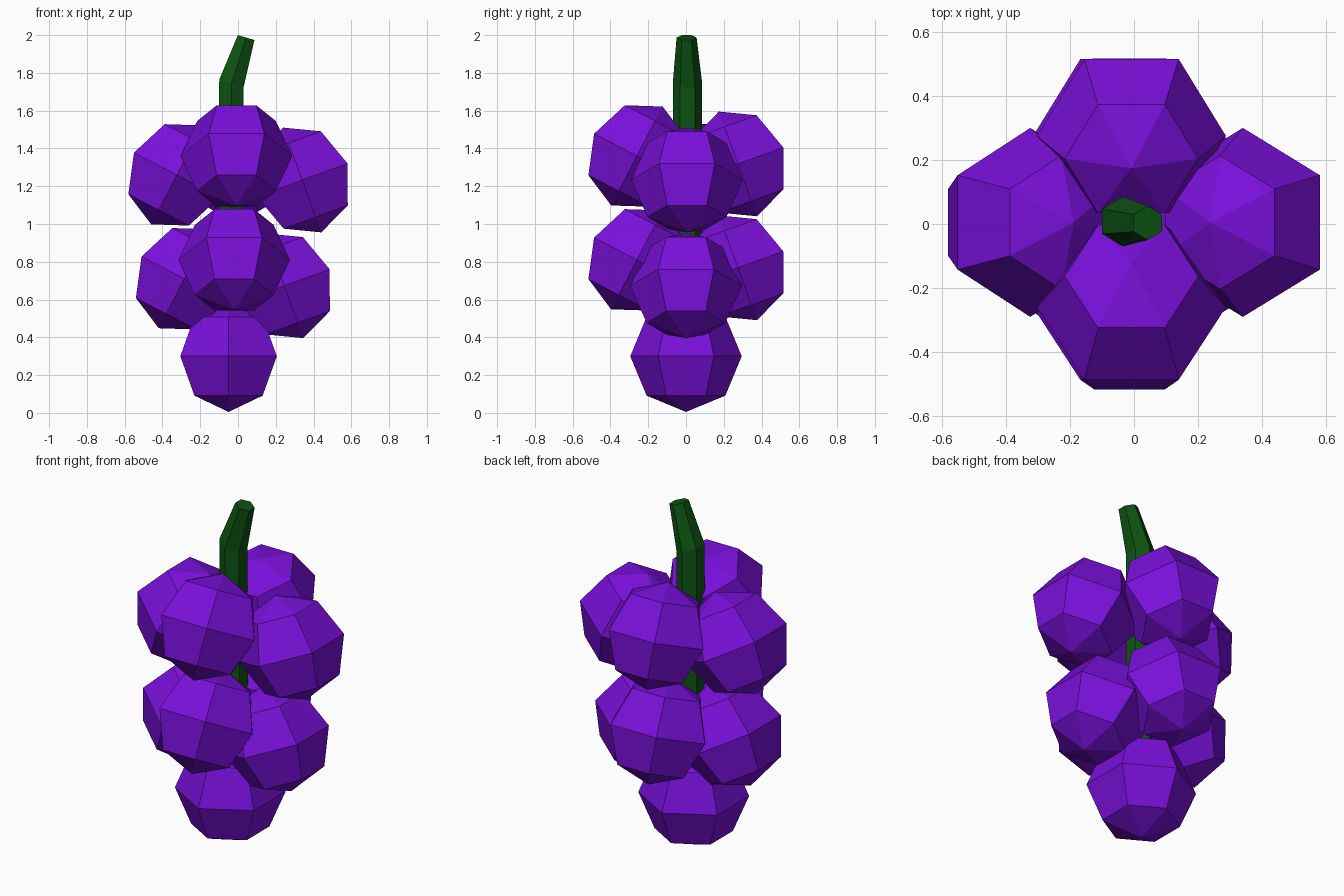
import bpy, bmesh, math
from mathutils import Matrix, Vector

if "Cube" in bpy.data.objects:
    bpy.data.objects.remove(bpy.data.objects["Cube"])

R = 0.295  # grape radius


def material(name, rgb):
    m = bpy.data.materials.new(name)
    m.diffuse_color = (*rgb, 1)
    m.use_nodes = True
    m.node_tree.nodes["Principled BSDF"].inputs["Base Color"].default_value = m.diffuse_color
    return m


purple = material("grape_purple", (0.19, 0.005, 0.70))
green = material("stem_green", (0.004, 0.085, 0.006))


def add_object(name, bm, mat):
    bmesh.ops.recalc_face_normals(bm, faces=bm.faces)
    me = bpy.data.meshes.new(name)
    bm.to_mesh(me)
    bm.free()
    me.materials.append(mat)
    ob = bpy.data.objects.new(name, me)
    bpy.context.collection.objects.link(ob)
    return ob


def grape(name, pos, azimuth=0, tilt=0):
    """Six-sided low-poly ball, top leaning in towards the stem."""
    bm = bmesh.new()
    bmesh.ops.create_uvsphere(bm, u_segments=6, v_segments=4, radius=R)
    ob = add_object(name, bm, purple)
    ob.matrix_world = (Matrix.Translation(pos)
                       @ Matrix.Rotation(math.radians(azimuth), 4, 'Z')
                       @ Matrix.Rotation(math.radians(-tilt), 4, 'Y'))


# Bottom grape
grape("bottom_grape", (-0.05, 0, 0.30))

# Two tiers of four grapes: side, azimuth, tilt, upper centre, lower centre
tiers = [
    ("right", 0, 20, (0.34, 0.005, 1.233), (0.245, 0.0, 0.673)),
    ("back", 90, 20, (-0.008, 0.275, 1.318), (-0.02, 0.275, 0.768)),
    ("left", 180, 27.5, (-0.324, 0.005, 1.26), (-0.284, 0.0, 0.71)),
    ("front", 270, 27.5, (-0.008, -0.26, 1.36), (-0.02, -0.26, 0.81)),
]
for side, az, tilt, upper, lower in tiers:
    grape("upper_grape_" + side, upper, az, tilt)
    grape("lower_grape_" + side, lower, az, tilt)

# Stem: hexagonal rings (centre, radius, lean towards +x), bent near the top
rings = [((-0.035, 0.008, 0.45), 0.078, 0),
         ((-0.035, 0.008, 1.743), 0.078, 18),
         ((0.043, 0.003, 1.987), 0.053, 16)]
bm = bmesh.new()
loops = []
for c, r, lean in rings:
    rot = Matrix.Rotation(math.radians(lean), 3, 'Y')
    loops.append([bm.verts.new(Vector(c) + rot @ Vector((r * math.sin(k * math.pi / 3),
                                                         r * math.cos(k * math.pi / 3), 0)))
                  for k in range(6)])
for a, b in zip(loops, loops[1:]):
    for k in range(6):
        j = (k + 1) % 6
        bm.faces.new((a[k], a[j], b[j], b[k]))
bm.faces.new(loops[0])
bm.faces.new(loops[-1])
add_object("stem", bm, green)
